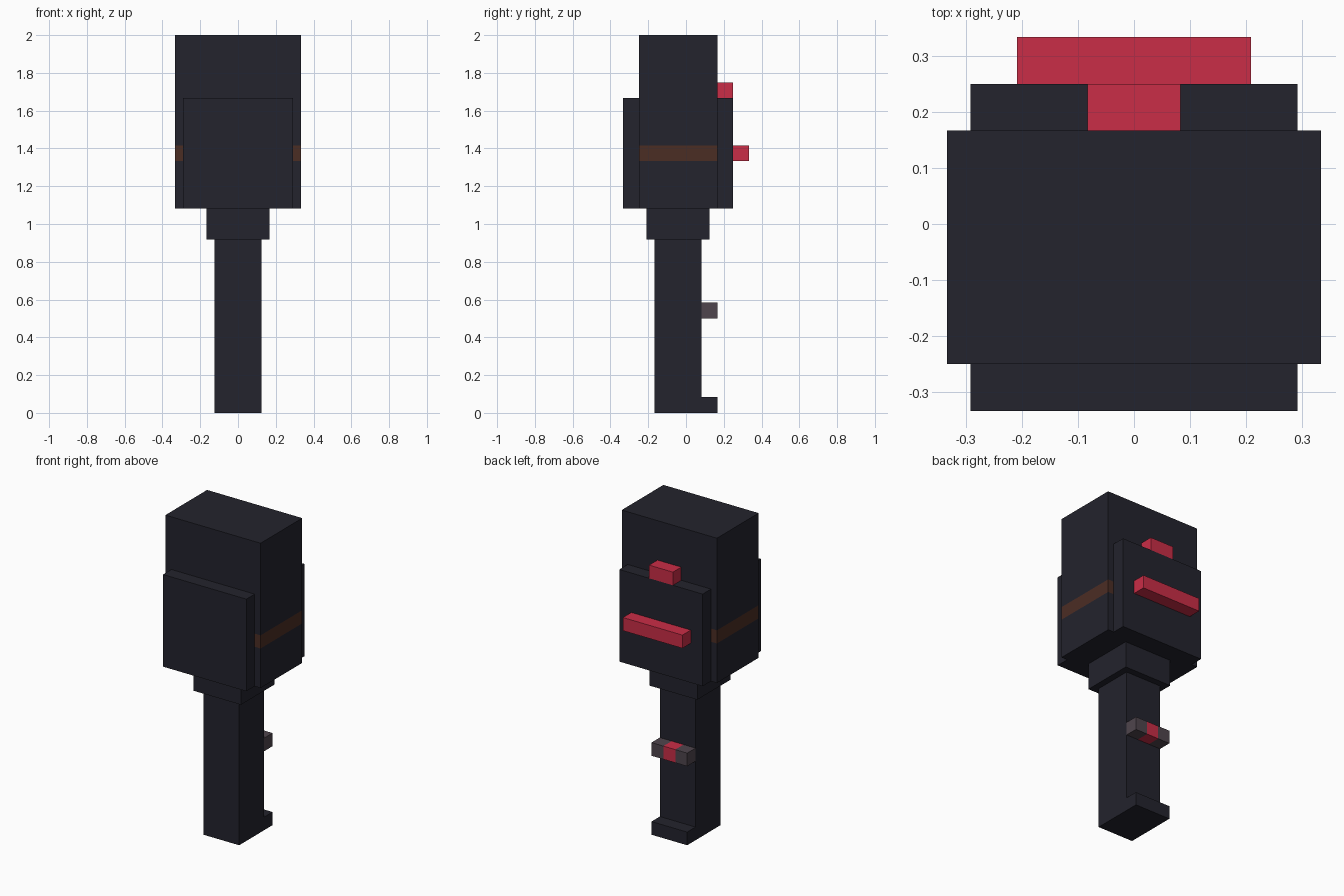
import bpy, bmesh
from mathutils import Vector

cube = bpy.data.objects.get("Cube")
if cube:
    bpy.data.objects.remove(cube, do_unlink=True)

U = 1 / 24  # grid step that every part snaps to


def linear(c):
    c /= 255
    return c / 12.92 if c <= 0.04045 else ((c + 0.055) / 1.055) ** 2.4


def material(name, *rgb):
    mat = bpy.data.materials.new(name)
    mat.use_nodes = True
    colour = (*map(linear, rgb), 1)
    mat.diffuse_color = colour
    mat.node_tree.nodes["Principled BSDF"].inputs["Base Color"].default_value = colour
    return mat


dark = material("dark slate", 35, 35, 45)
red = material("crimson", 202, 45, 71)
brown = material("brown", 75, 45, 36)
grey = material("warm grey", 79, 69, 77)


def box(name, x, y, z, mat, band=None):
    """Box from (min, max) steps; band = (axis, low, high, material) recolours a slice."""
    bm = bmesh.new()
    bmesh.ops.create_cube(bm, size=1)
    for v in bm.verts:
        v.co = [(r[0] if c < 0 else r[1]) * U for c, r in zip(v.co, (x, y, z))]
    mesh = bpy.data.meshes.new(name)
    mesh.materials.append(mat)
    if band:
        axis, low, high, band_mat = band
        mesh.materials.append(band_mat)
        normal = Vector([float(i == axis) for i in range(3)])
        for cut in (low, high):
            bmesh.ops.bisect_plane(bm, geom=bm.verts[:] + bm.edges[:] + bm.faces[:],
                                   plane_co=normal * cut * U, plane_no=normal)
        for f in bm.faces:
            if low < f.calc_center_median()[axis] / U < high:
                f.material_index = 1
    bmesh.ops.recalc_face_normals(bm, faces=bm.faces)
    bm.to_mesh(mesh)
    bm.free()
    obj = bpy.data.objects.new(name, mesh)
    bpy.context.collection.objects.link(obj)
    return obj


# Head block with its brown band, and the plates on front and back
box("head", (-8, 8), (-6, 4), (26, 48), dark, (2, 32, 34, brown))
box("front_plate", (-7, 7), (-8, -6), (26, 40), dark)
box("back_plate", (-7, 7), (4, 6), (26, 40), dark)

# Red details on the back
box("back_knob", (-2, 2), (4, 6), (40, 42), red)
box("back_bar", (-5, 5), (6, 8), (32, 34), red)

# Collar, handle and foot
box("collar", (-4, 4), (-5, 3), (22, 26), dark)
box("handle", (-3, 3), (-4, 2), (0, 22), dark)
box("handle_foot", (-3, 3), (2, 4), (0, 2), dark)

# Grey button bar with a red centre
box("button_bar", (-3, 3), (2, 4), (12, 14), grey, (0, -1, 1, red))
